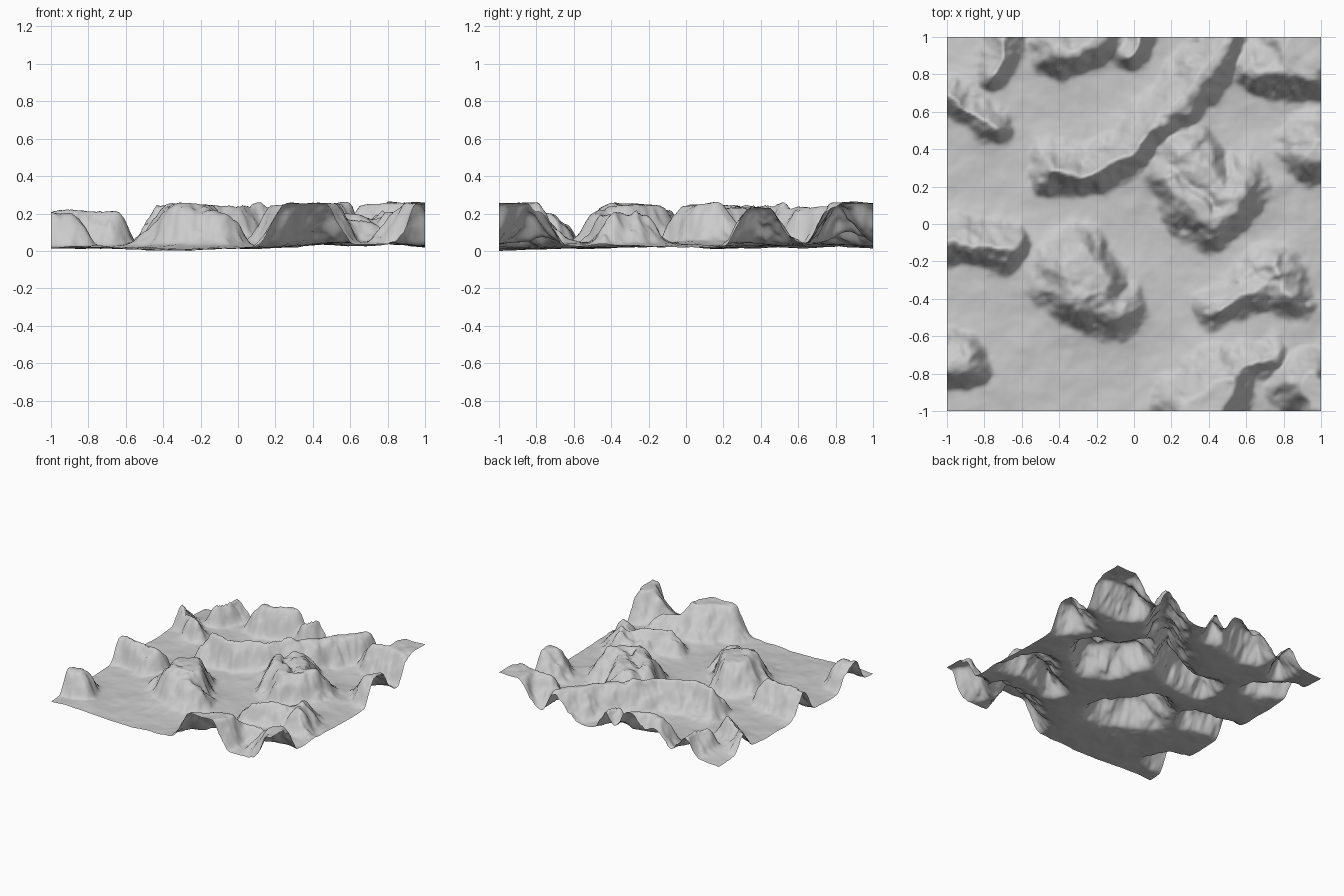
import bpy, bmesh, math
from mathutils import Vector, noise

# Hills: (height, half-width, ridge path seen from above)
west_hills = [
    (0.23, 0.07, [(-1.0, -0.1), (-0.86, -0.12), (-0.68, -0.13)]),
    (0.21, 0.09, [(-1.0, -0.74), (-0.9, -0.74)]),
    (0.20, 0.04, [(-1.0, 0.68), (-0.86, 0.6), (-0.74, 0.54)]),
    (0.20, 0.05, [(-0.68, 1.0), (-0.74, 0.82)]),
    (0.26, 0.15, [(-0.3, -0.22), (-0.24, -0.32)]),
    (0.20, 0.08, [(-0.4, -0.36), (-0.25, -0.45), (-0.06, -0.47)]),
]
north_hills = [
    (0.25, 0.09, [(-0.4, 0.92), (-0.18, 1.02)]),
    (0.22, 0.05, [(-0.03, 0.93), (0.0, 1.0)]),
    (0.26, 0.07, [(-0.43, 0.29), (-0.22, 0.28), (-0.02, 0.37), (0.1, 0.49)]),
    (0.25, 0.09, [(0.1, 0.52), (0.22, 0.64), (0.38, 0.81), (0.47, 0.96)]),
    (0.26, 0.08, [(0.66, 0.82), (0.85, 0.78), (1.0, 0.78)]),
    (0.28, 0.20, [(0.92, 0.95), (1.0, 1.0)]),
    (0.24, 0.12, [(0.95, 0.4), (1.0, 0.4)]),
]
east_hills = [
    (0.26, 0.09, [(0.2, 0.23), (0.4, 0.0), (0.57, 0.17)]),
    (0.24, 0.11, [(0.28, 0.36), (0.45, 0.2), (0.57, 0.2)]),
    (0.20, 0.06, [(0.46, -0.45), (0.62, -0.36), (0.8, -0.28)]),
    (0.22, 0.06, [(0.73, -0.24), (0.85, -0.42)]),
    (0.28, 0.16, [(0.33, -1.0), (0.45, -0.88)]),
    (0.16, 0.05, [(0.55, -0.8), (0.7, -0.7)]),
    (0.28, 0.12, [(1.0, -0.95), (0.92, -0.86)]),
]
hills = [(h, r, [Vector(p) for p in path]) for h, r, path in west_hills + north_hills + east_hills]


def path_offset(p, path):
    best = Vector((9.0, 0.0))
    for a, b in zip(path, path[1:]):
        d = b - a
        t = max(0.0, min(1.0, (p - a).dot(d) / d.length_squared))
        best = min(best, p - a - d * t, key=lambda o: o.length)
    return best


def fractal(x, y, freq, seed, octaves=4):
    return noise.fractal(Vector((x * freq, y * freq, seed)), 0.9, 2.0, octaves)


def height(x, y):
    # Warp the position so the slopes become gullied
    p = Vector((x + 0.045 * fractal(x, y, 5, 1.3), y + 0.045 * fractal(x, y, 5, 7.7)))
    ground = 0.022 + 0.012 * fractal(x, y, 2, 4.1)
    total, foot, slope = 0.0, 0.0, 0.0
    for h, r, path in hills:
        off = path_offset(p, path)
        d = off.length
        # North-west sides are gentler than south-east ones
        lean = max(0.0, (off.y - off.x) * 0.7 / (d + 0.02))
        width = 0.15 + 0.08 * lean
        t = max(0.0, min(1.0, (r + 0.075 + 0.03 * lean - d) / width))
        s = t * t * (3 - 2 * t)
        total += (s * h) ** 4
        slope = max(slope, 4 * s * (1 - s))
        foot += 0.03 * math.exp(-max(0.0, d - r) / 0.12)
    top = total ** 0.25
    k = min(1.0, top / 0.25)
    # Ground and scree blend into the hills, roughest on the slopes
    z = (ground + min(foot, 0.05)) * (1 - k) + top
    z += (0.004 + 0.02 * slope + 0.012 * k) * fractal(x, y, 6, 2.9, 5)
    return z if z < 0.24 else 0.24 + 0.045 * math.tanh((z - 0.24) / 0.045)


# Landscape surface
bm = bmesh.new()
bmesh.ops.create_grid(bm, x_segments=160, y_segments=160, size=1.0)
for v in bm.verts:
    v.co.z = height(v.co.x, v.co.y)
lowest = min(v.co.z for v in bm.verts)
for v in bm.verts:
    v.co.z -= lowest
for f in bm.faces:
    f.smooth = True
mesh = bpy.data.meshes.new("landscape")
bm.to_mesh(mesh)
bm.free()
landscape = bpy.data.objects.new("landscape", mesh)
bpy.context.collection.objects.link(landscape)
